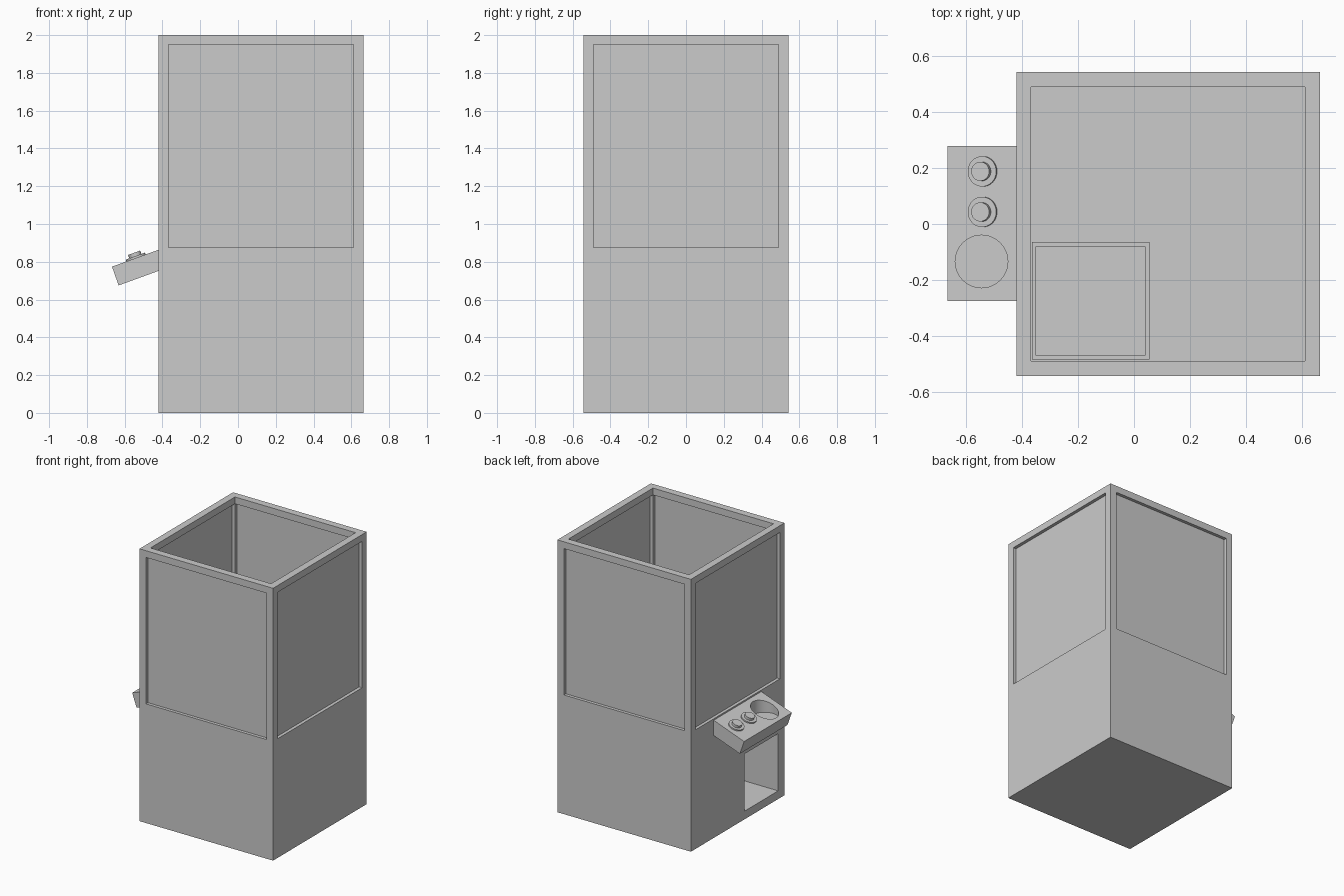
import bpy
from math import radians, sin, cos, tan
from mathutils import Vector

if "Cube" in bpy.data.objects:
    bpy.data.objects.remove(bpy.data.objects["Cube"])

TILT = radians(20)


def box(name, x, y, z):
    """Box from three (min, max) ranges."""
    bpy.ops.mesh.primitive_cube_add(size=1, location=[sum(r) / 2 for r in (x, y, z)])
    ob = bpy.context.object
    ob.name = name
    ob.scale = [r[1] - r[0] for r in (x, y, z)]
    bpy.ops.object.transform_apply(location=True, rotation=False, scale=True)
    return ob


def cylinder(name, centre, radius, depth, tilt=0.0):
    bpy.ops.mesh.primitive_cylinder_add(vertices=48, radius=radius, depth=depth,
                                        location=centre, rotation=(0, tilt, 0))
    ob = bpy.context.object
    ob.name = name
    bpy.ops.object.shade_smooth_by_angle(angle=radians(30))
    return ob


def cut(target, cutter):
    """Subtract the cutter, then discard it."""
    cutter.hide_render = True
    mod = target.modifiers.new("cut", 'BOOLEAN')
    mod.operation, mod.solver, mod.object = 'DIFFERENCE', 'EXACT', cutter
    bpy.context.view_layer.objects.active = target
    bpy.ops.object.modifier_apply(modifier=mod.name)
    bpy.data.objects.remove(cutter)


X, Y = (-0.42, 0.665), (-0.543, 0.543)        # cabinet outside
IX, IY = (-0.368, 0.612), (-0.49, 0.49)       # cabinet inside
FLOOR, WIN_TOP = 0.875, 1.95
CX, CY = (-0.35, 0.04), (-0.47, -0.08)        # prize chute inside

# Cabinet: solid base, open-topped play area and window openings on four sides
cabinet = box("cabinet", X, Y, (0, 2))
cut(cabinet, box("cavity_cutter", IX, IY, (FLOOR, 2.2)))
cut(cabinet, box("window_cutter_x", (-1, 1), IY, (FLOOR, WIN_TOP)))
cut(cabinet, box("window_cutter_y", IX, (-1, 1), (FLOOR, WIN_TOP)))

# Prize chute shaft and its collection door
cut(cabinet, box("chute_cutter", CX, CY, (0.06, 1.0)))
cut(cabinet, box("door_cutter", (-0.6, -0.3), CY, (0.06, 0.48)))

# Chute guard wall standing on the play floor
guard = box("chute_guard", (-0.365, 0.055), (-0.485, -0.065), (FLOOR, 1.12))
cut(guard, box("guard_cutter", CX, CY, (0.5, 1.5)))

# Window panes set in the middle of the frame
for name, c in (("left_pane", -0.394), ("right_pane", 0.638)):
    box(name, (c - 0.003, c + 0.003), IY, (FLOOR, WIN_TOP))
for name, c in (("front_pane", -0.517), ("back_pane", 0.517)):
    box(name, IX, (c - 0.003, c + 0.003), (FLOOR, WIN_TOP))

# Sloping control panel: side profile extruded along y
profile = [(-0.42, 0.864), (-0.667, 0.774), (-0.632, 0.675), (-0.42, 0.752)]
n = len(profile)
verts = [(x, y, z) for y in (-0.275, 0.278) for x, z in profile]
faces = [tuple(range(n)), tuple(reversed(range(n, 2 * n)))]
faces += [(i, i + n, (i + 1) % n + n, (i + 1) % n) for i in range(n)]
mesh = bpy.data.meshes.new("control_panel")
mesh.from_pydata(verts, [], faces)
panel = bpy.data.objects.new("control_panel", mesh)
bpy.context.collection.objects.link(panel)
bpy.context.view_layer.objects.active = panel
bpy.ops.object.select_all(action='DESELECT')
panel.select_set(True)
bpy.ops.object.mode_set(mode='EDIT')
bpy.ops.mesh.select_all(action='SELECT')
bpy.ops.mesh.normals_make_consistent(inside=False)
bpy.ops.object.mode_set(mode='OBJECT')

# Round joystick well
cut(panel, cylinder("well_cutter", (-0.545, -0.134, 0.855), 0.094, 0.2))
bpy.ops.object.select_all(action='DESELECT')
panel.select_set(True)
bpy.ops.object.shade_smooth_by_angle(angle=radians(30))

# Two push buttons: low ring with a raised cap
normal = Vector((-sin(TILT), 0, cos(TILT)))
for i, y in enumerate((0.188, 0.043)):
    seat = Vector((-0.54, y, 0.864 - 0.12 * tan(TILT)))
    cylinder(f"button_ring_{i + 1}", seat, 0.054, 0.02, -TILT)
    cylinder(f"button_cap_{i + 1}", seat + normal * 0.012, 0.034, 0.034, -TILT)
